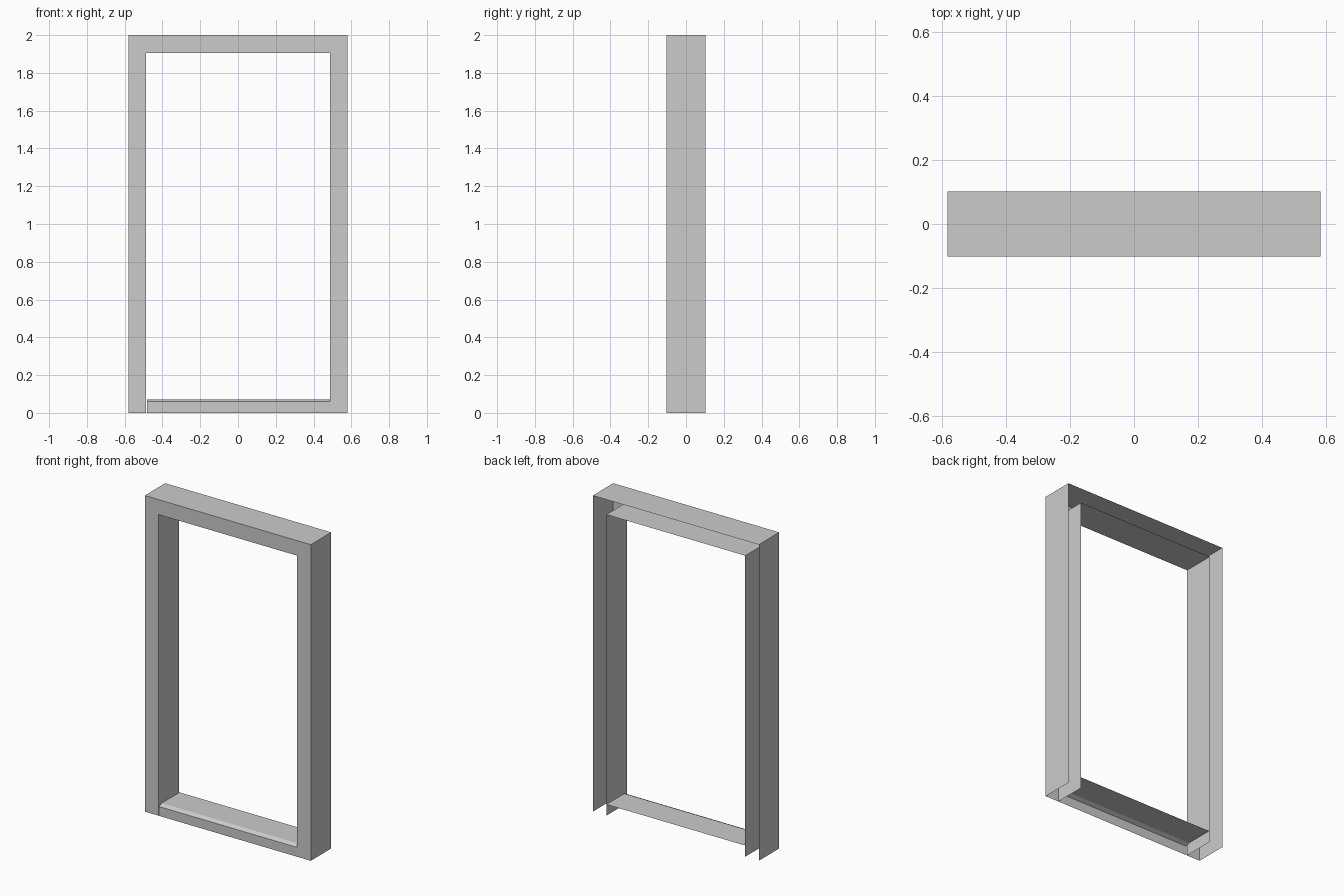
import bpy, bmesh

if "Cube" in bpy.data.objects:
    bpy.data.objects.remove(bpy.data.objects["Cube"])

HALF_W, HEIGHT, HALF_D = 0.581, 2.0, 0.102
FACE = 0.095                      # visible width of the casing
INNER = HALF_W - FACE


def sheet(name, sections):
    """Skin a series of matching open cross-sections into a single-sided shell."""
    bm = bmesh.new()
    rows = [[bm.verts.new(p) for p in sec] for sec in sections]
    for a, b in zip(rows, rows[1:]):
        for i in range(len(a) - 1):
            bm.faces.new((a[i], a[i + 1], b[i + 1], b[i]))
    mesh = bpy.data.meshes.new(name)
    bm.to_mesh(mesh)
    bm.free()
    obj = bpy.data.objects.new(name, mesh)
    bpy.context.collection.objects.link(obj)
    return obj


# Casing: U-shaped channel (open at the back) swept up, across and down with mitred corners
channel = [(0, HALF_D), (0, -HALF_D), (FACE, -HALF_D), (FACE, HALF_D)]   # inset, y
path = [(-1, 0), (-1, 1), (1, 1), (1, 0)]                                # side, at top
sheet("door_casing", [
    [(side * (HALF_W - inset), y, top * (HEIGHT - inset)) for inset, y in channel]
    for side, top in path])

# Sill: front riser, small chamfer and flat tread, open underneath
sill_profile = [(-HALF_D, 0), (-HALF_D, 0.059), (-HALF_D + 0.025, 0.071), (HALF_D, 0.071)]
sheet("door_sill", [[(x, y, z) for y, z in sill_profile] for x in (INNER, -0.481)])
